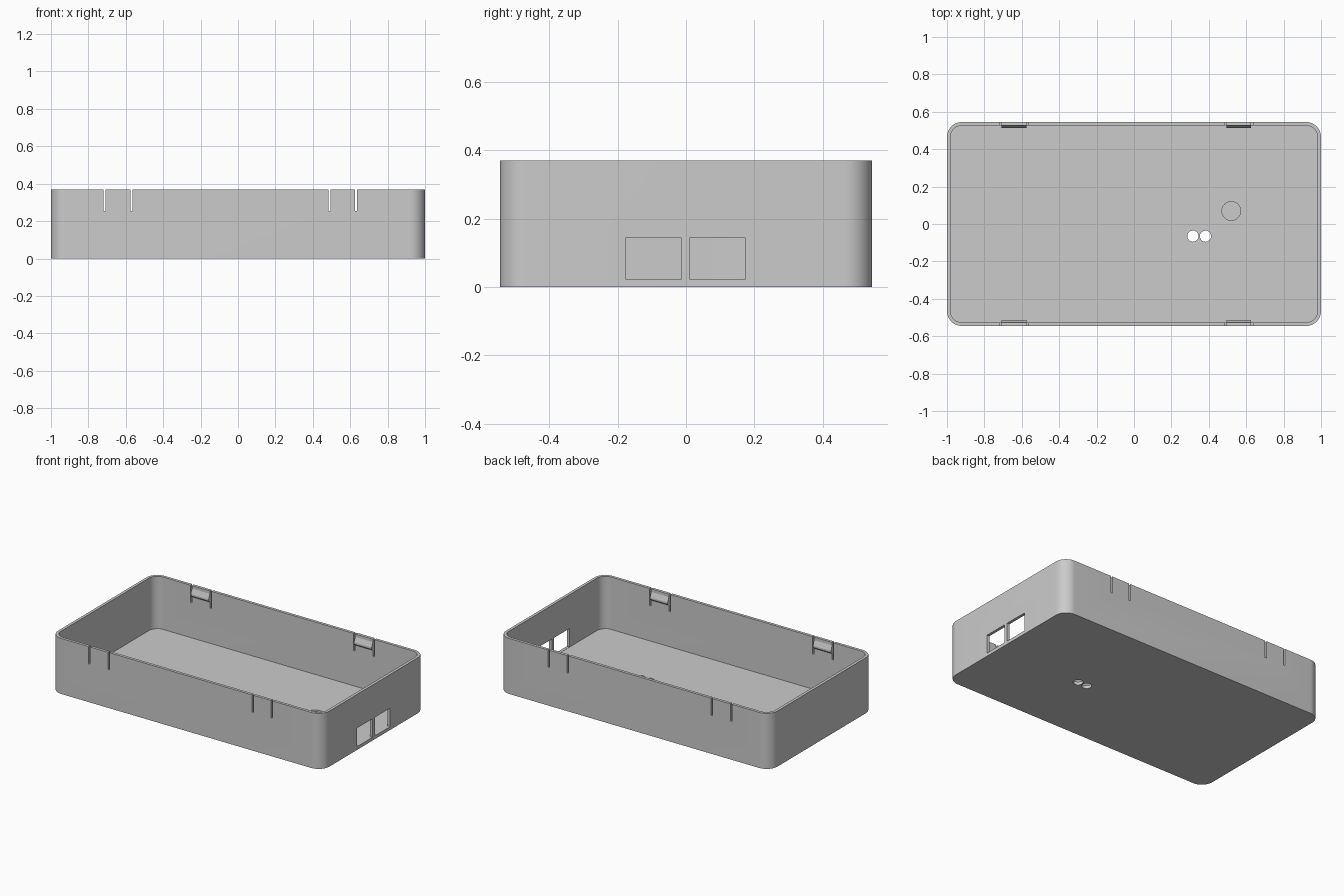
import bpy, bmesh, math
from mathutils import Matrix

cube = bpy.data.objects.get("Cube")
if cube:
    bpy.data.objects.remove(cube, do_unlink=True)

HX, HY, HEIGHT = 1.0, 0.545, 0.37
WALL, FLOOR, RADIUS = 0.019, 0.021, 0.08

grey = bpy.data.materials.new("light grey plastic")
grey.use_nodes = True
grey.diffuse_color = (0.6, 0.6, 0.6, 1)
grey.node_tree.nodes["Principled BSDF"].inputs["Base Color"].default_value = (0.6, 0.6, 0.6, 1)


def finish(name, bm):
    bmesh.ops.recalc_face_normals(bm, faces=bm.faces)
    mesh = bpy.data.meshes.new(name)
    bm.to_mesh(mesh)
    bm.free()
    obj = bpy.data.objects.new(name, mesh)
    bpy.context.collection.objects.link(obj)
    mesh.materials.append(grey)
    return obj


def prism(name, points, direction):
    """Extrude a closed outline of 3D points along a direction."""
    bm = bmesh.new()
    face = bm.faces.new([bm.verts.new(p) for p in points])
    new = bmesh.ops.extrude_face_region(bm, geom=[face])["geom"]
    verts = [v for v in new if isinstance(v, bmesh.types.BMVert)]
    bmesh.ops.translate(bm, verts=verts, vec=direction)
    return finish(name, bm)


def rounded_block(name, hx, hy, r, z0, z1, steps=12):
    points = []
    for k, (sx, sy) in enumerate([(1, 1), (-1, 1), (-1, -1), (1, -1)]):
        for i in range(steps + 1):
            a = math.pi / 2 * (k + i / steps)
            points.append((sx * (hx - r) + r * math.cos(a), sy * (hy - r) + r * math.sin(a), z0))
    return prism(name, points, (0, 0, z1 - z0))


def box(name, x0, x1, y0, y1, z0, z1):
    points = [(x0, y0, z0), (x1, y0, z0), (x1, y1, z0), (x0, y1, z0)]
    return prism(name, points, (0, 0, z1 - z0))


def cylinder(name, x, y, r, z0, z1):
    bm = bmesh.new()
    bmesh.ops.create_cone(bm, cap_ends=True, segments=40, radius1=r, radius2=r,
                          depth=z1 - z0, matrix=Matrix.Translation((x, y, (z0 + z1) / 2)))
    return finish(name, bm)


# Outer shell
shell = rounded_block("case_shell", HX, HY, RADIUS, 0, HEIGHT)

# Inner cavity
cutters = [rounded_block("cavity", HX - WALL, HY - WALL, RADIUS - WALL, FLOOR, HEIGHT + 0.1)]

# Two port openings in the left end wall
for y0, y1 in [(-0.175, -0.014), (0.011, 0.173)]:
    cutters.append(box("port_opening", HX - 0.05, HX + 0.05, y0, y1, FLOOR + 0.001, 0.145))

# Slots on both sides of each clip, through front and back walls
clips = [(-0.714, -0.57), (0.489, 0.631)]
for pair in clips:
    for x in pair:
        cutters.append(box("clip_slot", x - 0.006, x + 0.006, -HY - 0.1, HY + 0.1, 0.255, HEIGHT + 0.05))

# Two round holes through the floor and one shallow round recess
for x in (0.315, 0.382):
    cutters.append(cylinder("floor_hole", x, -0.065, 0.03, -0.05, 0.06))
cutters.append(cylinder("floor_recess", 0.52, 0.07, 0.05, 0.01, 0.06))

bpy.context.view_layer.objects.active = shell
for cutter in cutters:
    mod = shell.modifiers.new("cut", "BOOLEAN")
    mod.operation = "DIFFERENCE"
    mod.solver = "EXACT"
    mod.object = cutter
    bpy.ops.object.modifier_apply(modifier=mod.name)
    bpy.data.objects.remove(cutter, do_unlink=True)

# Snap ridges on the inside of each clip
inner = HY - WALL
profile = [(inner + 0.004, 0.35), (inner, 0.35), (inner - 0.012, 0.318),
           (inner - 0.012, 0.306), (inner, 0.295), (inner + 0.004, 0.295)]
for side, label in [(-1, "front"), (1, "back")]:
    for (x0, x1), end in zip(clips, ("right", "left")):
        points = [(x0 + 0.006, side * y, z) for y, z in profile]
        prism(f"{label}_{end}_snap_ridge", points, (x1 - x0 - 0.012, 0, 0))

# Smooth rounded corners, sharp edges elsewhere
bpy.ops.object.select_all(action="DESELECT")
shell.select_set(True)
bpy.context.view_layer.objects.active = shell
bpy.ops.object.shade_smooth_by_angle(angle=math.radians(30))
